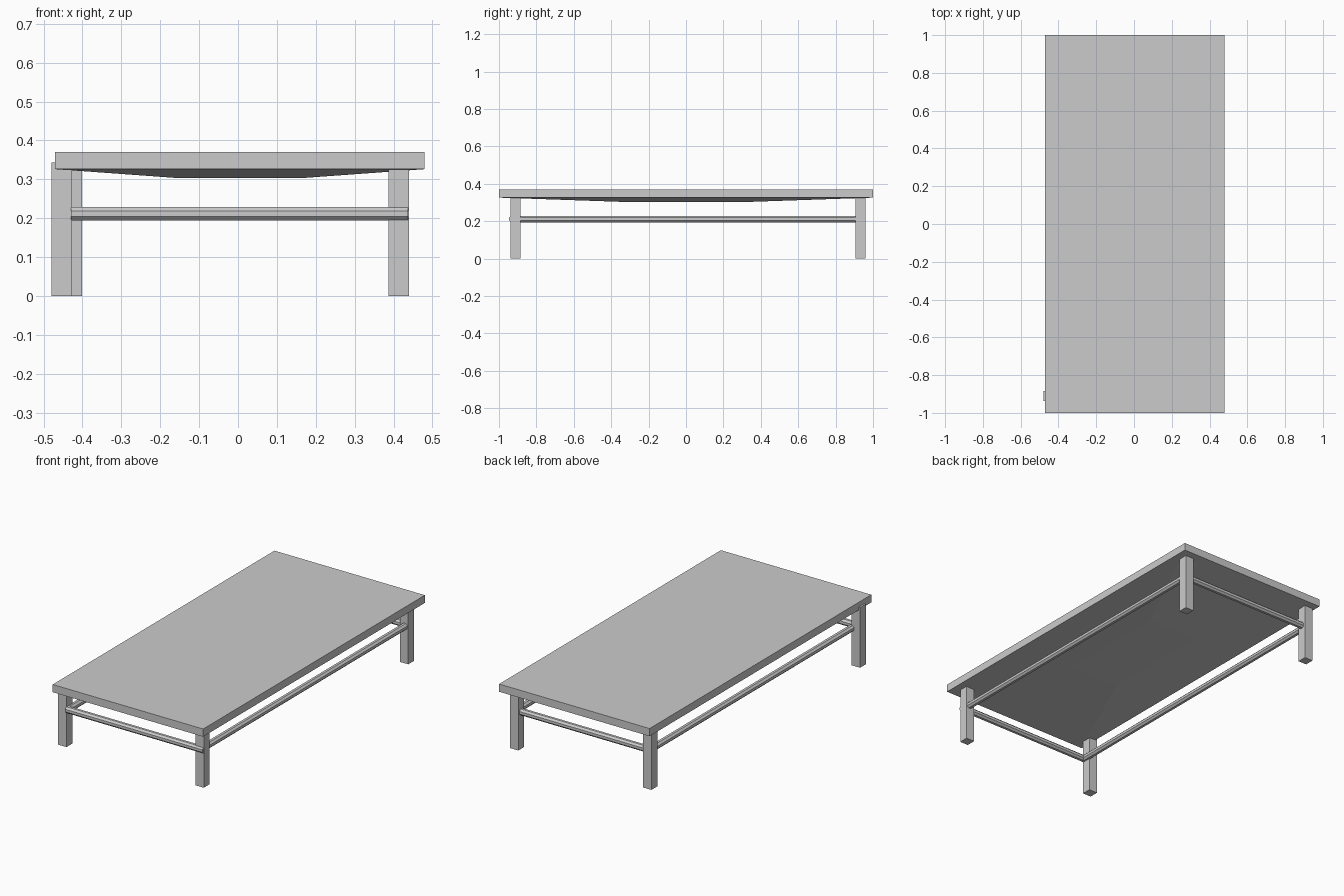
import bpy, bmesh, math
from mathutils import Vector

if "Cube" in bpy.data.objects:
    bpy.data.objects.remove(bpy.data.objects["Cube"])


def finish(name, bm):
    bmesh.ops.recalc_face_normals(bm, faces=bm.faces)
    mesh = bpy.data.meshes.new(name)
    bm.to_mesh(mesh)
    bm.free()
    obj = bpy.data.objects.new(name, mesh)
    bpy.context.collection.objects.link(obj)
    return obj


def box_bmesh(x0, x1, y0, y1, z0, z1):
    bm = bmesh.new()
    bmesh.ops.create_cube(bm, size=1)
    for v in bm.verts:
        v.co = Vector(((x0 + x1) / 2 + v.co.x * (x1 - x0),
                       (y0 + y1) / 2 + v.co.y * (y1 - y0),
                       (z0 + z1) / 2 + v.co.z * (z1 - z0)))
    return bm


def rail(name, start, end, across=0.035):
    # eight-sided bar with flats facing up, down and sideways
    a, b = Vector(start), Vector(end)
    bm = bmesh.new()
    r = across / 2 / math.cos(math.pi / 8)
    bmesh.ops.create_cone(bm, cap_ends=True, segments=8,
                          radius1=r, radius2=r, depth=(b - a).length)
    # create_cone places a vertex on the axis, so turn by half a side if needed
    if max(v.co.x for v in bm.verts) > across / 2 + 1e-4:
        turn = math.pi / 8
        for v in bm.verts:
            x, y = v.co.x, v.co.y
            v.co.x = x * math.cos(turn) - y * math.sin(turn)
            v.co.y = x * math.sin(turn) + y * math.cos(turn)
    rot = (b - a).to_track_quat('Z', 'Y')
    for v in bm.verts:
        v.co = rot @ v.co + (a + b) / 2
    return finish(name, bm)


# table top with a shallow belly underneath
bm = box_bmesh(-0.47, 0.48, -1, 1, 0.326, 0.37)
bottom = min(bm.faces, key=lambda f: f.calc_center_median().z)
bmesh.ops.inset_individual(bm, faces=[bottom], thickness=0.1)
for v in bottom.verts:
    v.co.x = 0.005 + math.copysign(0.158, v.co.x)
    v.co.y = math.copysign(0.333, v.co.y)
    v.co.z = 0.303
finish("table_top", bm)

# legs, the front left one stands slightly further out
W = 0.053
for name, x, y in [("front_left_leg", -0.48, -0.937),
                   ("front_right_leg", 0.387, -0.937),
                   ("back_left_leg", -0.454, 0.907),
                   ("back_right_leg", 0.387, 0.907)]:
    finish(name, box_bmesh(x, x + W, y, y + W, 0, 0.343))

# stretcher rails between the legs
Z = 0.2115
rail("front_rail", (-0.43, -0.928, Z), (0.437, -0.928, Z))
rail("back_rail", (-0.43, 0.932, Z), (0.437, 0.932, Z))
rail("left_rail", (-0.425, -0.928, Z), (-0.425, 0.932, Z))
rail("right_rail", (0.418, -0.928, Z), (0.418, 0.932, Z))
